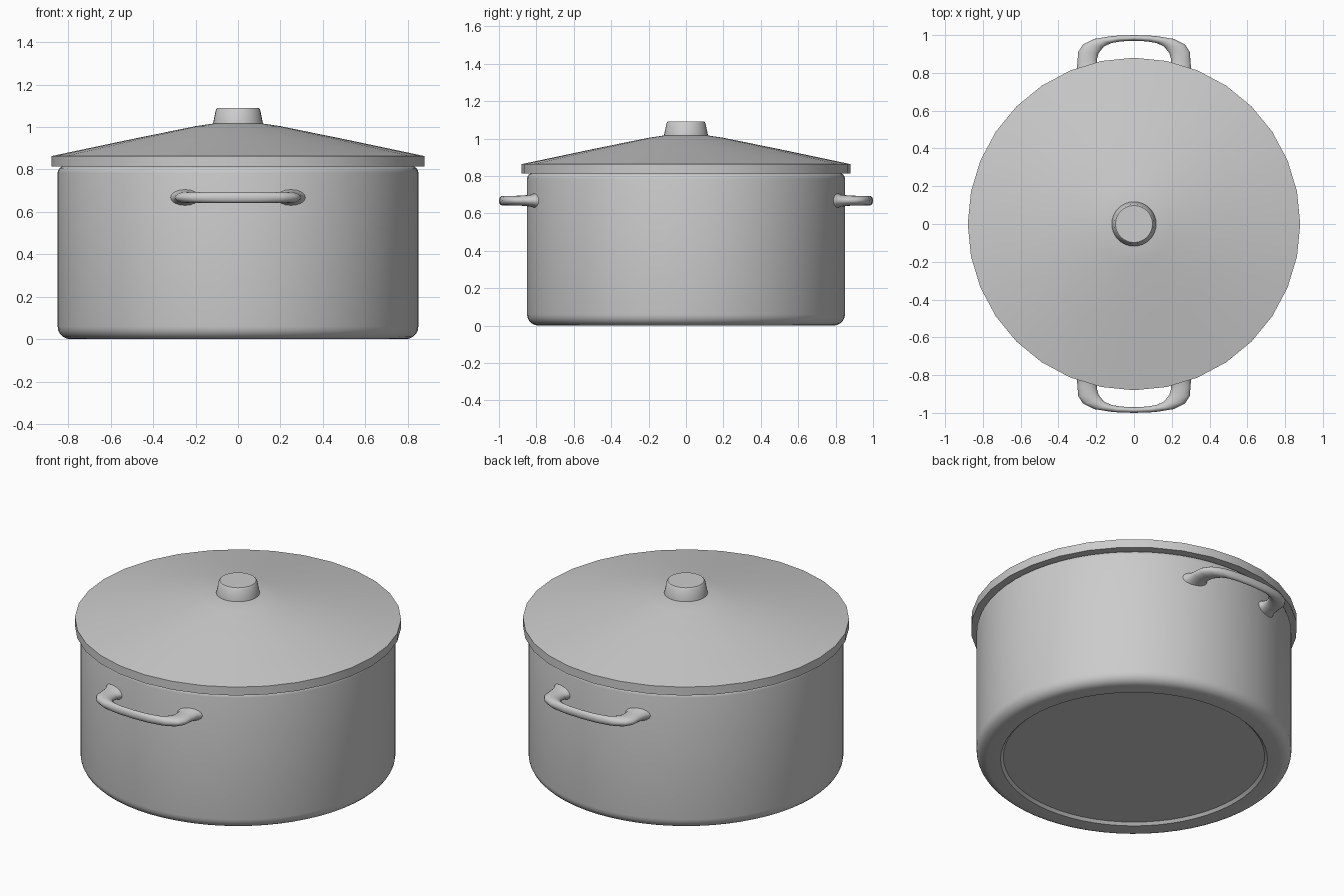
import bpy, bmesh
from math import sin, cos, pi, radians

if "Cube" in bpy.data.objects:
    bpy.data.objects.remove(bpy.data.objects["Cube"])


def finish(name, bm, angle=35):
    bmesh.ops.recalc_face_normals(bm, faces=bm.faces)
    mesh = bpy.data.meshes.new(name)
    bm.to_mesh(mesh)
    bm.free()
    ob = bpy.data.objects.new(name, mesh)
    bpy.context.collection.objects.link(ob)
    bpy.ops.object.select_all(action='DESELECT')
    ob.select_set(True)
    bpy.context.view_layer.objects.active = ob
    bpy.ops.object.shade_smooth_by_angle(angle=radians(angle))
    return ob


def lathe(name, profile, sides):
    """Revolve an (r, z) profile about z; it starts and ends on the axis."""
    bm = bmesh.new()
    rings = [[bm.verts.new((r * cos(2 * pi * i / sides), r * sin(2 * pi * i / sides), z))
              for i in range(sides)] for r, z in profile[1:-1]]
    for a, b in zip(rings, rings[1:]):
        for i in range(sides):
            j = (i + 1) % sides
            bm.faces.new((a[i], a[j], b[j], b[i]))
    for (r, z), ring in ((profile[0], rings[0]), (profile[-1], rings[-1])):
        tip = bm.verts.new((0, 0, z))
        for i in range(sides):
            bm.faces.new((ring[i], ring[(i + 1) % sides], tip))
    return finish(name, bm)


def arc(cx, cz, rad, start, end, steps=5):
    angles = [radians(start + (end - start) * k / steps) for k in range(steps + 1)]
    return [(cx + rad * cos(a), cz + rad * sin(a)) for a in angles]


# Hollow pot body with a rounded foot, a recessed base and a rounded lip
lathe("pot_body",
      [(0, .015), (.705, .015), (.72, 0)]
      + arc(.79, .06, .06, -90, 0) + arc(.82, .785, .03, 0, 90, 4)
      + [(.80, .815), (.80, .05), (0, .05)], 64)

# Shallow conical lid with a straight rim
lathe("lid",
      [(0, .98), (.12, .98), (.80, .83), (.80, .813), (.88, .813), (.88, .863),
       (.5, .943), (.2, 1.004), (.12, 1.016), (0, 1.018)], 32)

# Tapered lid knob
lathe("lid_knob",
      [(0, 1.0), (.118, 1.0), (.118, 1.015), (.104, 1.083), (.098, 1.09), (0, 1.09)], 32)

# Loop handle: outer (x, y), inner (x, y), half height, from wall to middle
STATIONS = [((.325, .775), (.175, .82), .042),
            ((.303, .815), (.193, .845), .032),
            ((.299, .86), (.197, .87), .028),
            ((.296, .91), (.187, .905), .026),
            ((.270, .950), (.160, .939), .026),
            ((.210, .980), (.120, .958), .025),
            ((.110, .996), (.065, .967), .025),
            ((0, 1.0), (0, .970), .025)]


def handle(name, side):
    bm = bmesh.new()
    half = [(o, i, h, 1) for o, i, h in STATIONS]
    path = half + [(o, i, h, -1) for o, i, h in STATIONS[-2::-1]]
    n, rings = 16, []
    for (ox, oy), (ix, iy), h, sx in path:
        ring = []
        for k in range(n):
            c, s = cos(2 * pi * k / n), sin(2 * pi * k / n)
            x = (ox + ix) / 2 + c * (ox - ix) / 2
            y = (oy + iy) / 2 + c * (oy - iy) / 2
            ring.append(bm.verts.new((sx * x, side * y, .668 + s * h)))
        rings.append(ring)
    for a, b in zip(rings, rings[1:]):
        for k in range(n):
            m = (k + 1) % n
            bm.faces.new((a[k], a[m], b[m], b[k]))
    bm.faces.new(rings[0])
    bm.faces.new(rings[-1])
    return finish(name, bm, 50)


handle("front_handle", -1)
handle("back_handle", 1)
